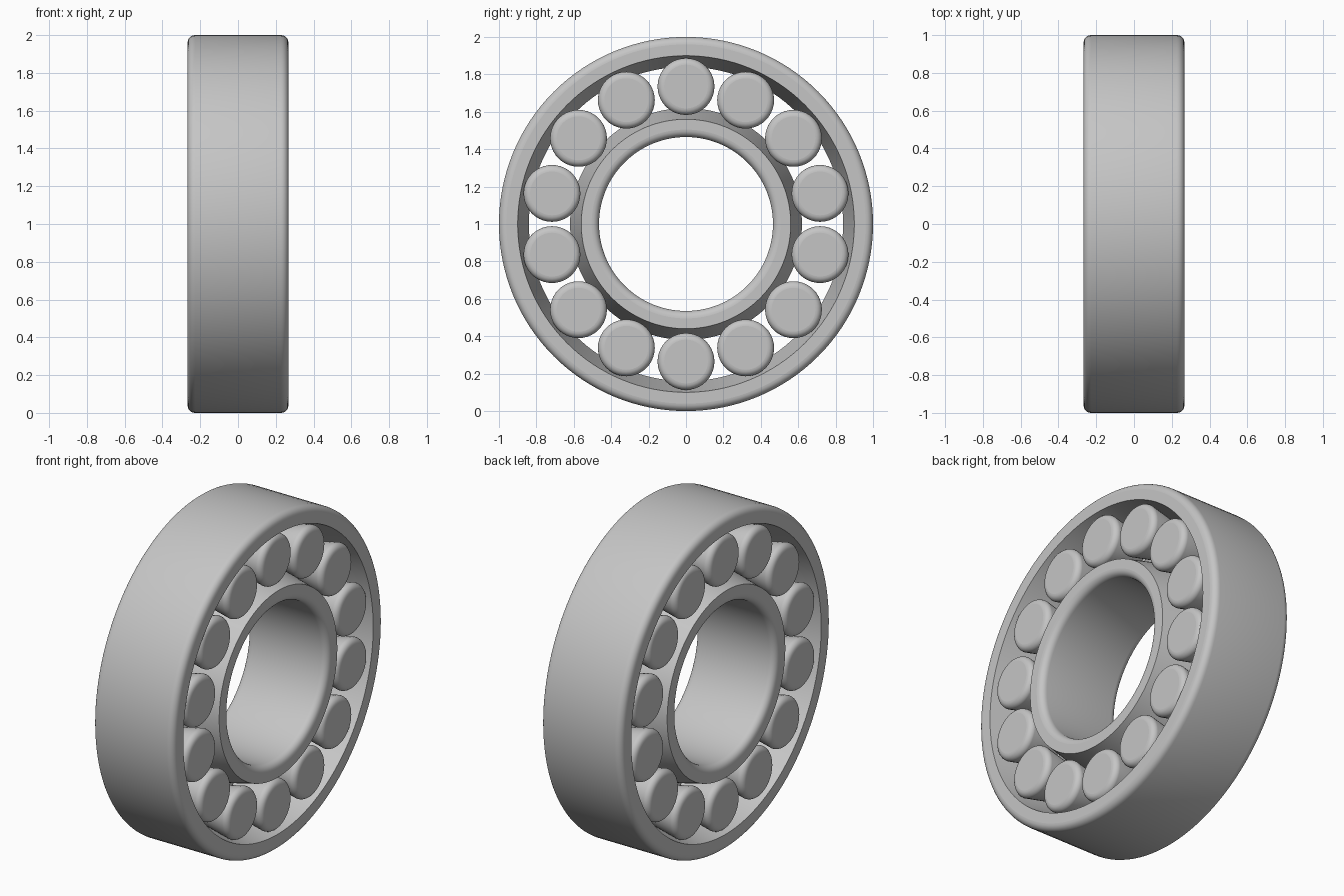
import bpy
import bmesh
from math import cos, sin, pi, radians
from mathutils import Matrix

cube = bpy.data.objects.get("Cube")
if cube:
    bpy.data.objects.remove(cube)

HALF = 0.267       # half the bearing width
PITCH = 0.735      # radius of the roller circle
COUNT = 14         # rollers per row
X_AXIS = (1, 0, 0)

steel = bpy.data.materials.new("brushed_steel")
steel.use_nodes = True
GREY = (0.56, 0.56, 0.56, 1)
steel.diffuse_color = GREY
steel.node_tree.nodes["Principled BSDF"].inputs["Base Color"].default_value = GREY


def arc(cx, cr, radius, start, end, steps=6):
    """Points of a rounded corner in the (x, radius) plane."""
    angles = [radians(start + (end - start) * i / steps) for i in range(steps + 1)]
    return [(cx + radius * cos(a), cr + radius * sin(a)) for a in angles]


def lathe(name, profile, segments, closed):
    """Spin an (x, radius) profile about the x axis into a mesh."""
    bm = bmesh.new()
    verts = [bm.verts.new((x, 0, r)) for x, r in profile]
    edges = [bm.edges.new(pair) for pair in zip(verts, verts[1:])]
    if closed:
        edges.append(bm.edges.new((verts[-1], verts[0])))
    bmesh.ops.spin(bm, geom=verts + edges, cent=(0, 0, 0), axis=X_AXIS,
                   angle=2 * pi, steps=segments)
    bmesh.ops.remove_doubles(bm, verts=bm.verts, dist=1e-5)
    bmesh.ops.recalc_face_normals(bm, faces=bm.faces)
    # Smooth the curved skin, keep end faces and creases crisp
    for f in bm.faces:
        f.smooth = True
    for e in bm.edges:
        ends = sum(abs(f.normal.x) > 0.999 for f in e.link_faces)
        e.smooth = ends != 1 and e.calc_face_angle(0) < radians(22)
    mesh = bpy.data.meshes.new(name)
    bm.to_mesh(mesh)
    bm.free()
    mesh.materials.append(steel)
    return mesh


def place(name, mesh, matrix):
    obj = bpy.data.objects.new(name, mesh)
    obj.matrix_world = matrix
    bpy.context.collection.objects.link(obj)


centre = Matrix.Translation((0, 0, 1))

# Outer ring: rounded outside corners, double-cone raceway
fillet = 0.04
c = HALF - fillet
outer = (arc(c, 1 - fillet, fillet, 0, 90) + arc(-c, 1 - fillet, fillet, 90, 180)
         + [(-HALF, 0.90), (0, 0.84), (HALF, 0.90)])
place("outer_ring", lathe("outer_ring", outer, 128, True), centre)

# Inner ring: rounded bore corners, double-cone raceway
bore = 0.465
inner = (arc(-c, bore + fillet, fillet, 180, 270) + arc(c, bore + fillet, fillet, 270, 360)
         + [(HALF, 0.56), (0, 0.62), (-HALF, 0.56)])
place("inner_ring", lathe("inner_ring", inner, 128, True), centre)

# Tapered roller: narrow at the middle of the bearing, rounded wide end
end, rim = 0.26, 0.035
roller_profile = ([(0.008, 0), (0.008, 0.108)]
                  + arc(end - rim, 0.152 - rim, rim, 90, 0) + [(end, 0)])
roller = lathe("roller", roller_profile, 40, False)

# Two mirrored rows of rollers
for side, turn in (("left", 0), ("right", pi)):
    for i in range(COUNT):
        a = 2 * pi * i / COUNT
        spot = Matrix.Translation((0, PITCH * sin(a), 1 + PITCH * cos(a)))
        place(f"{side}_roller_{i + 1}", roller, spot @ Matrix.Rotation(turn, 4, "Z"))
